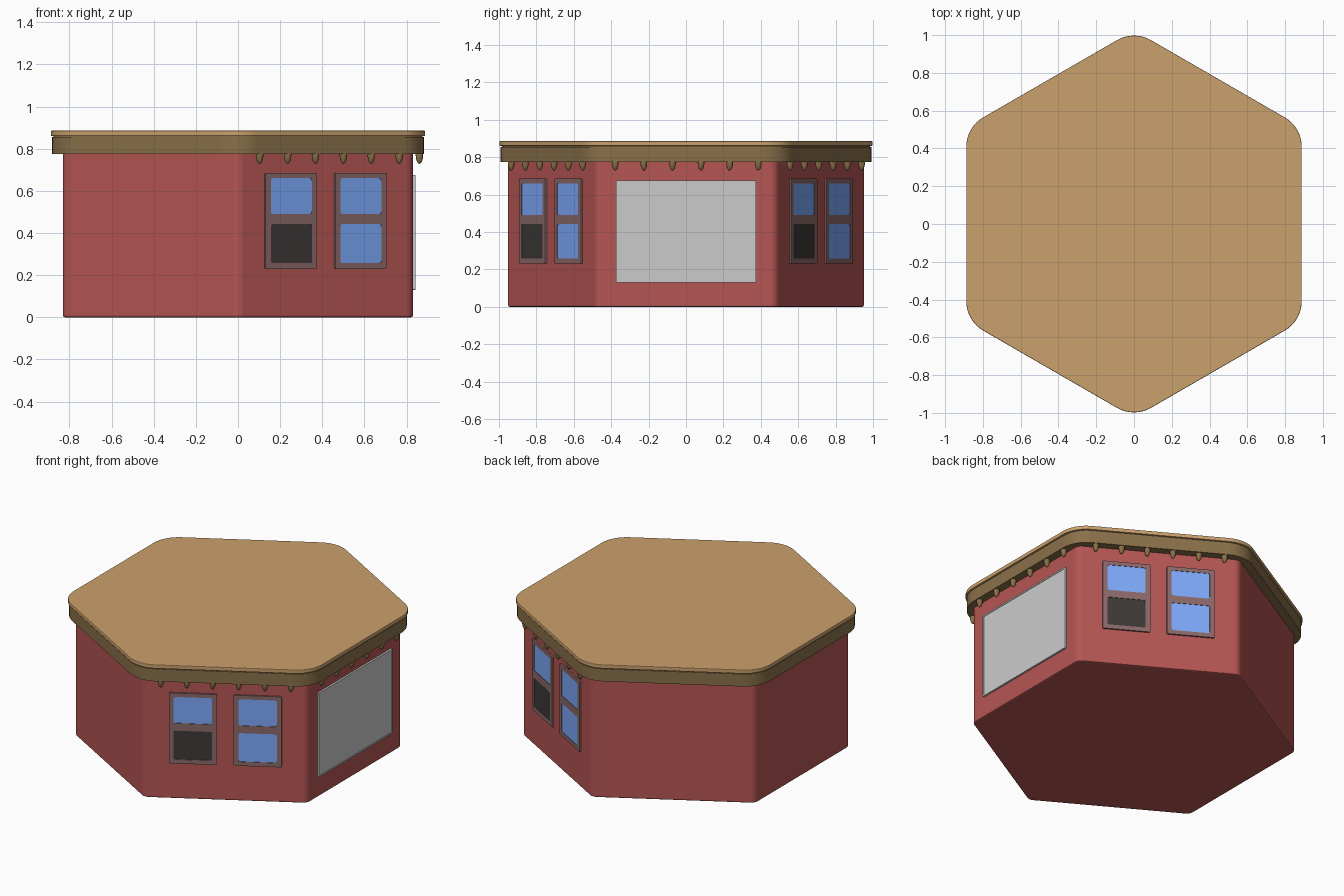
import bpy, bmesh
from math import sin, cos, pi, radians, sqrt
from mathutils import Matrix

if "Cube" in bpy.data.objects:
    bpy.data.objects.remove(bpy.data.objects["Cube"])


def material(name, r, g, b):
    m = bpy.data.materials.new(name)
    m.diffuse_color = (r, g, b, 1)
    m.use_nodes = True
    m.node_tree.nodes["Principled BSDF"].inputs["Base Color"].default_value = m.diffuse_color
    return m


BRICK = material("red_wall", 0.46, 0.092, 0.087)
TAN = material("roof_tan", 0.60, 0.355, 0.155)
TRIM = material("trim_brown", 0.253, 0.162, 0.068)
FRAME = material("frame_brown", 0.264, 0.14, 0.14)
GLASS = material("blue_glass", 0.205, 0.393, 0.95)
DARK = material("dark_opening", 0.047, 0.04, 0.038)


def rounded(corners, r, half_turn, steps):
    """Round the corners of a regular outline; corners = (arc centre x, y, middle angle)."""
    return [(cx + r * cos(a + half_turn * (2 * i / steps - 1)),
             cy + r * sin(a + half_turn * (2 * i / steps - 1)))
            for cx, cy, a in corners for i in range(steps + 1)]


def hexagon(apothem, r):
    d = (apothem - r) * 2 / sqrt(3)
    angles = [pi / 6 + k * pi / 3 for k in range(6)]
    return rounded([(d * cos(a), d * sin(a), a) for a in angles], r, pi / 6, 8)


def rect(x0, x1, y0, y1, r):
    return rounded([(x1 - r, y1 - r, pi / 4), (x0 + r, y1 - r, 3 * pi / 4),
                    (x0 + r, y0 + r, 5 * pi / 4), (x1 - r, y0 + r, 7 * pi / 4)], r, pi / 4, 4)


def finish(obj, name, mat, matrix, angle):
    obj.name = obj.data.name = name
    obj.matrix_world = matrix
    if mat:
        obj.data.materials.append(mat)
    bpy.ops.object.select_all(action='DESELECT')
    obj.select_set(True)
    bpy.context.view_layer.objects.active = obj
    bpy.ops.object.shade_smooth_by_angle(angle=radians(angle))


def plate(name, loops, z0, z1, mat, matrix=Matrix(), bevel=0.0):
    """Solid from filled outlines (inner outlines become holes)."""
    curve = bpy.data.curves.new(name, 'CURVE')
    curve.dimensions = '2D'
    curve.fill_mode = 'BOTH'
    curve.extrude = (z1 - z0) / 2
    for pts in loops:
        s = curve.splines.new('POLY')
        s.points.add(len(pts) - 1)
        for p, (x, y) in zip(s.points, pts):
            p.co = (x, y, 0, 1)
        s.use_cyclic_u = True
    obj = bpy.data.objects.new(name, curve)
    bpy.context.collection.objects.link(obj)
    bpy.ops.object.select_all(action='DESELECT')
    obj.select_set(True)
    bpy.context.view_layer.objects.active = obj
    bpy.ops.object.convert(target='MESH')
    obj = bpy.context.object
    bm = bmesh.new()
    bm.from_mesh(obj.data)
    bmesh.ops.remove_doubles(bm, verts=bm.verts, dist=1e-5)
    bmesh.ops.recalc_face_normals(bm, faces=bm.faces)
    if bevel:
        rim = [e for e in bm.edges if e.calc_face_angle(0) > 1]
        bmesh.ops.bevel(bm, geom=rim, offset=bevel, segments=2, profile=0.5, affect='EDGES')
    bm.to_mesh(obj.data)
    bm.free()
    finish(obj, name, mat, matrix @ Matrix.Translation((0, 0, (z0 + z1) / 2)), 18)
    # Keep the broad faces evenly shaded next to the rounded corners
    obj.modifiers.new("even_shading", 'WEIGHTED_NORMAL').keep_sharp = True


def on_wall(angle, offset, distance=0.83):
    """Frame on a wall: x along the wall, y up, z outward."""
    axes = Matrix(((0, 0, 1, 0), (1, 0, 0, 0), (0, 1, 0, 0), (0, 0, 0, 1)))
    return Matrix.Rotation(radians(angle), 4, 'Z') @ Matrix.Translation((distance, offset, 0)) @ axes


# Six-sided body and layered roof
plate("walls", [hexagon(0.83, 0.05)], 0, 0.80, BRICK, bevel=0.008)
plate("cornice", [hexagon(0.882, 0.18)], 0.775, 0.855, TRIM)
plate("roof_seam", [hexagon(0.876, 0.175)], 0.85, 0.865, TRIM)
plate("roof_slab", [hexagon(0.888, 0.18)], 0.86, 0.885, TAN, bevel=0.004)


# Two sash windows on each angled wall, the first with an open lower half
def window(name, angle, offset, lower):
    m = on_wall(angle, offset)
    upper_hole = rect(-0.113, 0.113, 0.49, 0.66, 0.012)
    lower_hole = rect(-0.113, 0.113, 0.257, 0.442, 0.012)
    plate(name + "_frame", [rect(-0.141, 0.141, 0.23, 0.685, 0.006), upper_hole, lower_hole],
          -0.01, 0.010, FRAME, m)
    plate(name + "_upper_pane", [rect(-0.118, 0.118, 0.485, 0.665, 0.01)], -0.005, 0.007, GLASS, m)
    plate(name + "_lower_pane", [rect(-0.118, 0.118, 0.252, 0.447, 0.01)], -0.005, 0.007, lower, m)


for side, angle in (("front", -60), ("back", 60)):
    window(side + "_open_window", angle, -0.192, DARK)
    window(side + "_closed_window", angle, 0.189, GLASS)

# Large blank panel on the right wall
plate("panel_border", [rect(-0.375, 0.375, 0.13, 0.675, 0.003),
                       rect(-0.366, 0.366, 0.139, 0.666, 0.003)], -0.005, 0.012, None, on_wall(0, 0))
plate("panel", [rect(-0.37, 0.37, 0.135, 0.67, 0.003)], -0.005, 0.009, None, on_wall(0, 0))


# Row of rounded pendants under the cornice on the three decorated walls
def pendant(name, matrix):
    bm = bmesh.new()
    bmesh.ops.create_uvsphere(bm, u_segments=16, v_segments=12, radius=1)
    for v in bm.verts:
        v.co.x *= 0.018
        v.co.y *= 0.018
        v.co.z *= 0.045 if v.co.z < 0 else 0.02
    mesh = bpy.data.meshes.new(name)
    bm.to_mesh(mesh)
    bm.free()
    obj = bpy.data.objects.new(name, mesh)
    bpy.context.collection.objects.link(obj)
    finish(obj, name, TRIM, matrix, 60)


for side, angle in (("front", -60), ("right", 0), ("back", 60)):
    for i in range(6):
        pendant(f"{side}_pendant_{i + 1}", Matrix.Rotation(radians(angle), 4, 'Z')
                @ Matrix.Translation((0.861, (i - 2.5) * 0.153 + 0.004, 0.773)))
